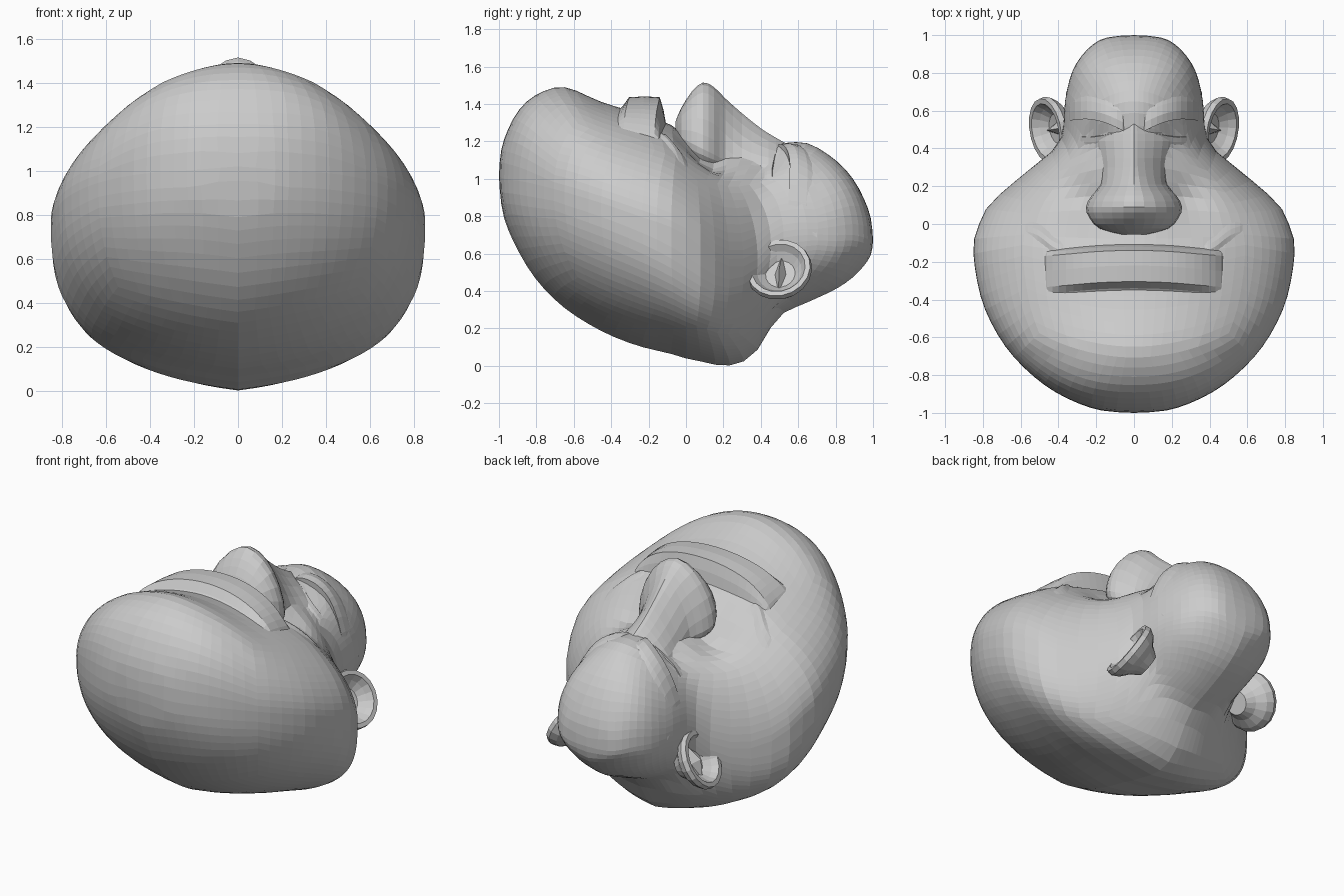
import bpy, bmesh, math
from mathutils import Vector

cube = bpy.data.objects.get("Cube")
if cube:
    bpy.data.objects.remove(cube, do_unlink=True)

clay = bpy.data.materials.new("clay_grey")
clay.use_nodes = True
grey = (0.6, 0.6, 0.6, 1)
clay.diffuse_color = grey
clay.node_tree.nodes["Principled BSDF"].inputs["Base Color"].default_value = grey


def finish(name, bm):
    """Turn a bmesh into a clay object."""
    bmesh.ops.recalc_face_normals(bm, faces=bm.faces)
    mesh = bpy.data.meshes.new(name)
    bm.to_mesh(mesh)
    bm.free()
    mesh.materials.append(clay)
    bpy.context.collection.objects.link(bpy.data.objects.new(name, mesh))


def skin_rings(name, rings):
    """Bridge closed rings of points into a solid with capped ends."""
    bm = bmesh.new()
    loops = [[bm.verts.new(p) for p in ring] for ring in rings]
    for a, b in zip(loops, loops[1:]):
        for i in range(len(a)):
            j = (i + 1) % len(a)
            bm.faces.new((a[i], a[j], b[j], b[i]))
    bm.faces.new(loops[0])
    bm.faces.new(loops[-1])
    finish(name, bm)


def smooth_rows(rows, steps):
    """Refine a list of stations with a Catmull-Rom curve."""
    out = []
    for k in range(len(rows) - 1):
        quad = [rows[min(max(k + d, 0), len(rows) - 1)] for d in (-1, 0, 1, 2)]
        for s in range(steps):
            t = s / steps
            out.append([b + 0.5 * t * (c - a + t * (2 * a - 5 * b + 4 * c - d
                        + t * (3 * (b - c) + d - a))) for a, b, c, d in zip(*quad)])
    return out + [list(rows[-1])]


def section_point(row, angle, high_power, low_power):
    """Point on an egg-shaped section: y, half width, top, bottom, widest z."""
    y, w, top, bottom, mid = row[:5]
    c, s = math.cos(angle), math.sin(angle)
    p = 2 / (high_power if s >= 0 else low_power)
    x = w * math.copysign(abs(c) ** p, c)
    reach = top - mid if s >= 0 else mid - bottom
    return x, y, mid + reach * math.copysign(abs(s) ** p, s)


def face_dent(x, y):
    """Eye sockets and the hollows beside the nose."""
    def hollow(cx, cy, depth, r):
        return depth * math.exp(-((abs(x) - cx) ** 2 + (y - cy) ** 2) / r ** 2)
    return hollow(0.19, 0.44, 0.05, 0.1) + hollow(0.28, 0.13, 0.07, 0.13)


def upper_power(y):
    """Squareness of the upper half, boxier towards chin and crown."""
    return 1.88 + 2 * max(0, abs(y) - 0.7)


# Head stations: heavy jaw at -y tapering to the crown at +y;
# the last value squares off the underside
head_rows = smooth_rows([
    (-1, 0, 1.02, 1.02, 1.02, 2.4),
    (-.993, .13, 1.12, .91, 1.01, 2.4),
    (-.97, .24, 1.22, .78, 1, 2.4),
    (-.9, .4, 1.36, .62, .99, 2.4),
    (-.8, .54, 1.45, .46, .97, 2.4),
    (-.65, .68, 1.49, .31, .93, 2.4),
    (-.45, .79, 1.41, .185, .87, 2.4),
    (-.25, .84, 1.35, .105, .8, 2.5),
    (-.1, .85, 1.3, .07, .75, 2.8),
    (0, .82, 1.23, .04, .7, 3),
    (.1, .77, 1.17, .02, .62, 3),
    (.2, .66, 1.16, 0, .54, 2.7),
    (.3, .54, 1.16, .02, .53, 2.4),
    (.37, .45, 1.17, .07, .56, 2.2),
    (.43, .4, 1.18, .16, .62, 2.2),
    (.5, .375, 1.19, .27, .68, 2.2),
    (.65, .365, 1.19, .34, .7, 2.2),
    (.8, .33, 1.1, .41, .7, 2.2),
    (.9, .27, .99, .48, .7, 2),
    (.97, .19, .85, .56, .68, 2),
    (.993, .11, .76, .61, .67, 2),
    (1, 0, .67, .67, .67, 2)], 3)


def station(y):
    for a, b in zip(head_rows, head_rows[1:]):
        if y <= b[0]:
            t = (y - a[0]) / (b[0] - a[0])
            return [p + t * (q - p) for p, q in zip(a, b)]
    return head_rows[-1]


def top_z(x, y):
    """Height of the upper head surface."""
    _, w, top, _, mid, _ = station(y)
    power = upper_power(y)
    s = max(0, 1 - abs(x / w) ** power) ** (1 / power)
    return mid + (top - mid) * s - face_dent(x, y) * s


# Head: an evenly gridded ball, wrapped onto the stations
bm = bmesh.new()
bmesh.ops.create_cube(bm, size=2)
bmesh.ops.subdivide_edges(bm, edges=bm.edges[:], cuts=19, use_grid_fill=True)
for v in bm.verts:
    d = Vector([math.tan(c * math.pi / 4) for c in v.co]).normalized()
    angle = math.atan2(d.z, d.x)
    row = station(d.y)
    x, y, z = section_point(row, angle, upper_power(d.y), row[5])
    rise = math.sin(angle)
    if rise > 0:
        z -= face_dent(x, y) * rise
    else:
        z -= 0.13 * abs(x) * rise  # shallow keel under the head
    v.co = (x, y, z)
finish("head", bm)


def ridge(name, path, profile, side=1):
    """Fold of skin along a path, shaped by (y offset, height) pairs."""
    pts = smooth_rows(path, 4)
    rings = []
    for k, (x, y) in enumerate(pts):
        fade = 1 - abs(2 * k / (len(pts) - 1) - 1) ** 3
        ring = []
        for dy, h in profile:
            lift = h * fade - 0.015 * (1 - fade) if h > 0 else h
            ring.append((side * x, y + dy, top_z(x, y + dy) + lift))
        rings.append(ring)
    skin_rings(name, rings)


# Nose: wedge-like bridge widening to broad wings and a hooked tip;
# the last value sets how round the section is
nose_rows = smooth_rows([
    (-.055, .07, 1.31, 1.18, 1.24, 2),
    (-.025, .18, 1.38, 1.12, 1.22, 2),
    (.03, .235, 1.465, 1.06, 1.19, 1.9),
    (.09, .255, 1.515, 1.03, 1.16, 1.75),
    (.15, .225, 1.49, 1.02, 1.13, 1.75),
    (.21, .175, 1.43, 1.02, 1.1, 1.6),
    (.3, .175, 1.35, 1.02, 1.07, 1.25),
    (.4, .19, 1.27, 1.02, 1.06, 1.15),
    (.48, .19, 1.22, 1.03, 1.06, 1.15),
    (.57, .1, 1.17, 1.04, 1.06, 1.2)], 2)
skin_rings("nose", [[section_point(r, 2 * math.pi * i / 24, r[5], 2) for i in range(24)]
                    for r in nose_rows])

# Jutting lower lip across the mouth, melting into the cheeks
ridge("lower_lip",
      [(-.48, -.27), (-.36, -.26), (-.18, -.245), (0, -.24), (.18, -.245), (.36, -.26), (.48, -.27)],
      [(-.13, -.02), (-.1, .01), (-.065, .07), (.02, .1), (.1, .12), (.12, .06), (.135, -.02)])

# Paired folds and ears
ear_profile = [(.07, -.12), (.105, -.07), (.155, -.03), (.178, .01), (.172, .04),
               (.145, .04), (.12, .005), (.08, -.03), (.02, -.035)]
ear_turn = Vector((.86, -.15, .48)).to_track_quat('Z', 'Y')
ear_centre = Vector((.435, .5, .505))

for side, label in ((1, "left"), (-1, "right")):
    # Brow overhangs on its lower edge and fades into the forehead
    ridge(label + "_brow", [(.04, .5), (.15, .55), (.25, .57), (.36, .56)],
          [(-.01, -.03), (-.015, .04), (.03, .032), (.08, .012), (.14, -.015)], side)
    # Closed eyelid
    ridge(label + "_eyelid", [(.09, .47), (.16, .455), (.23, .445), (.31, .45)],
          [(-.05, -.015), (-.012, .012), (.015, .014), (.02, -.015)], side)
    ridge(label + "_mouth_fold", [(.36, -.15), (.43, -.12), (.51, -.06), (.6, -.03)],
          [(-.07, -.015), (0, .012), (.03, .014), (.1, -.015)], side)

    def place(x, y, z):
        p = ear_turn @ Vector((x, y, z)) + ear_centre
        return (side * p.x, p.y, p.z)

    skin_rings(label + "_ear", [
        [place(r * math.cos(a), r * math.sin(a), h)
         for a in (2 * math.pi * i / 18 for i in range(18))] for r, h in ear_profile])
    # Angular fold inside the ear cup
    skin_rings(label + "_ear_fold", [
        [place(x * s, y, z * s - .035) for x, z in ((-.03, 0), (0, .055), (.03, 0))]
        for y, s in ((-.09, .3), (0, 1), (.09, .3))])
